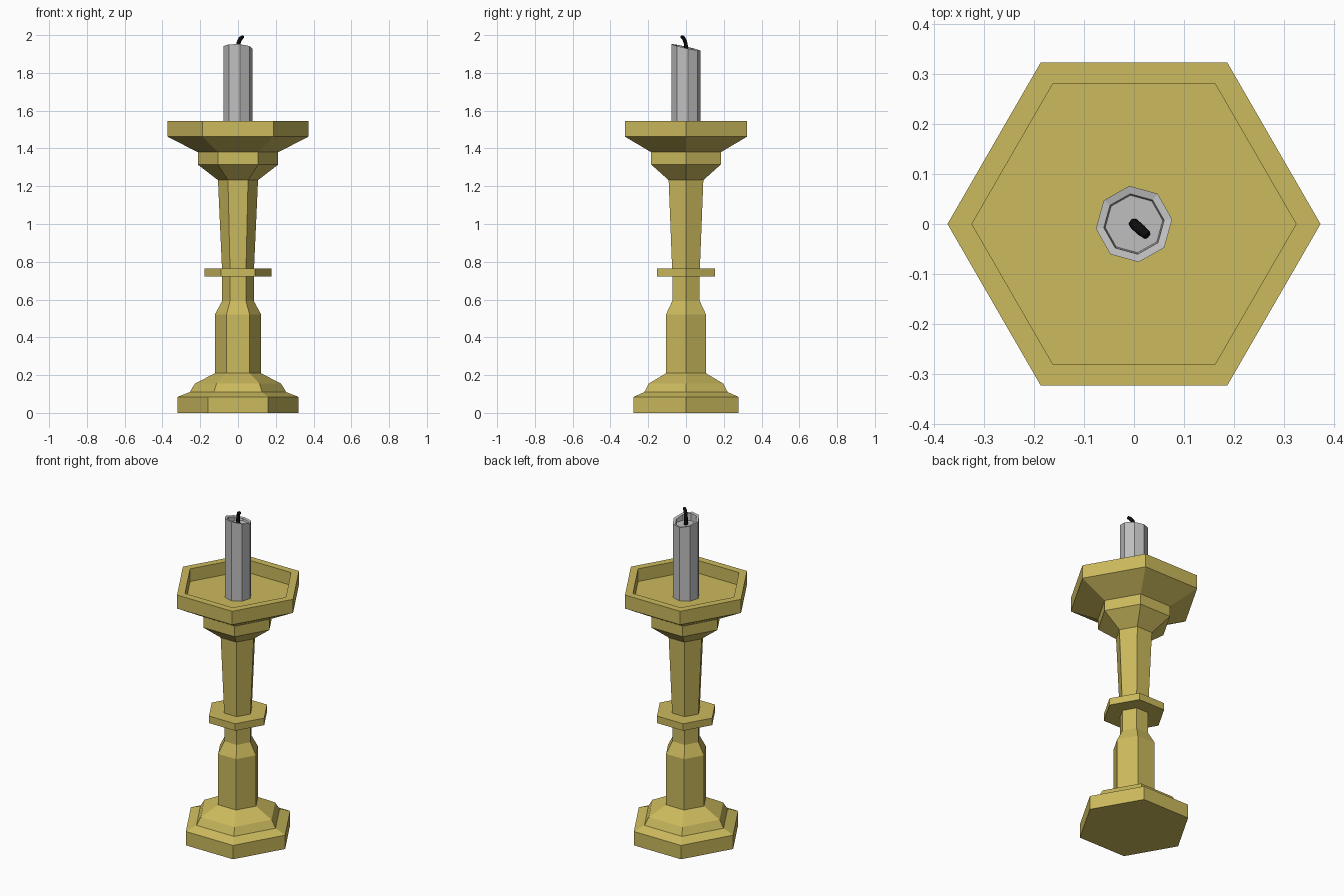
import bpy
import bmesh
from math import cos, sin, radians, tau
from mathutils import Vector

cube = bpy.data.objects.get("Cube")
if cube:
    bpy.data.objects.remove(cube, do_unlink=True)


def make_material(name, rgb, roughness):
    mat = bpy.data.materials.new(name)
    mat.use_nodes = True
    mat.diffuse_color = (*rgb, 1)
    shader = mat.node_tree.nodes["Principled BSDF"]
    shader.inputs["Base Color"].default_value = (*rgb, 1)
    shader.inputs["Roughness"].default_value = roughness
    return mat


brass = make_material("brass", (0.6, 0.49, 0.11), 0.5)
wax = make_material("grey wax", (0.52, 0.52, 0.52), 0.6)
char = make_material("charred wick", (0.004, 0.004, 0.004), 0.9)


def lathe(name, profile, mat, sides=6, turn=0, cap_start=False, cap_end=False, lift=None):
    """Spin (radius, height) points into a faceted part; lift offsets heights per ring and side."""
    bm = bmesh.new()
    rings = []
    for r, (radius, z) in enumerate(profile):
        ring = []
        for i in range(sides):
            a = radians(turn) + tau * i / sides
            dz = lift(r, a) if lift else 0
            ring.append(bm.verts.new((radius * cos(a), radius * sin(a), z + dz)))
        rings.append(ring)
    for low, high in zip(rings, rings[1:]):
        for i in range(sides):
            j = (i + 1) % sides
            bm.faces.new((low[i], low[j], high[j], high[i]))
    if cap_start:
        bm.faces.new(rings[0][::-1])
    if cap_end:
        bm.faces.new(rings[-1])
    mesh = bpy.data.meshes.new(name)
    bm.to_mesh(mesh)
    bm.free()
    mesh.materials.append(mat)
    obj = bpy.data.objects.new(name, mesh)
    bpy.context.collection.objects.link(obj)
    return obj


# Stepped hexagonal foot
lathe("foot", [(0.32, 0), (0.32, 0.085), (0.255, 0.11), (0.228, 0.155), (0.122, 0.21)],
      brass, cap_start=True)

# Lower stem with its shoulder
lathe("lower_stem", [(0.122, 0.21), (0.122, 0.522), (0.084, 0.592), (0.084, 0.745)], brass)

# Thin collar around the stem
lathe("collar", [(0.178, 0.722), (0.178, 0.765)], brass, cap_start=True, cap_end=True)

# Upper stem widening towards the dish
lathe("upper_stem", [(0.084, 0.745), (0.106, 1.232)], brass)

# Flared cup and hollow drip dish
lathe("drip_dish", [(0.106, 1.232), (0.213, 1.315), (0.213, 1.38), (0.374, 1.463),
                    (0.374, 1.546), (0.325, 1.546), (0.325, 1.468)], brass, cap_end=True)


# Candle with an uneven melted rim, lowest at the back
def melted(ring, angle):
    if ring not in (1, 2):
        return 0
    away = Vector((cos(angle), sin(angle))).dot(Vector((0.25, 0.97)))
    return -0.018 * away


lathe("candle", [(0.077, 1.46), (0.077, 1.935), (0.061, 1.932), (0.058, 1.905)],
      wax, sides=8, turn=7, cap_end=True, lift=melted)

# Bent wick
curve = bpy.data.curves.new("wick", "CURVE")
curve.dimensions = "3D"
curve.bevel_depth = 0.011
curve.bevel_resolution = 1
curve.use_fill_caps = True
path = [(0, 0, 1.9), (0, 0, 1.945), (0.006, -0.005, 1.968), (0.015, -0.013, 1.984), (0.027, -0.023, 1.992)]
spline = curve.splines.new("POLY")
spline.points.add(len(path) - 1)
for point, co in zip(spline.points, path):
    point.co = (*co, 1)
spline.points[-1].radius = 0.8
curve.materials.append(char)
wick = bpy.data.objects.new("wick", curve)
bpy.context.collection.objects.link(wick)
